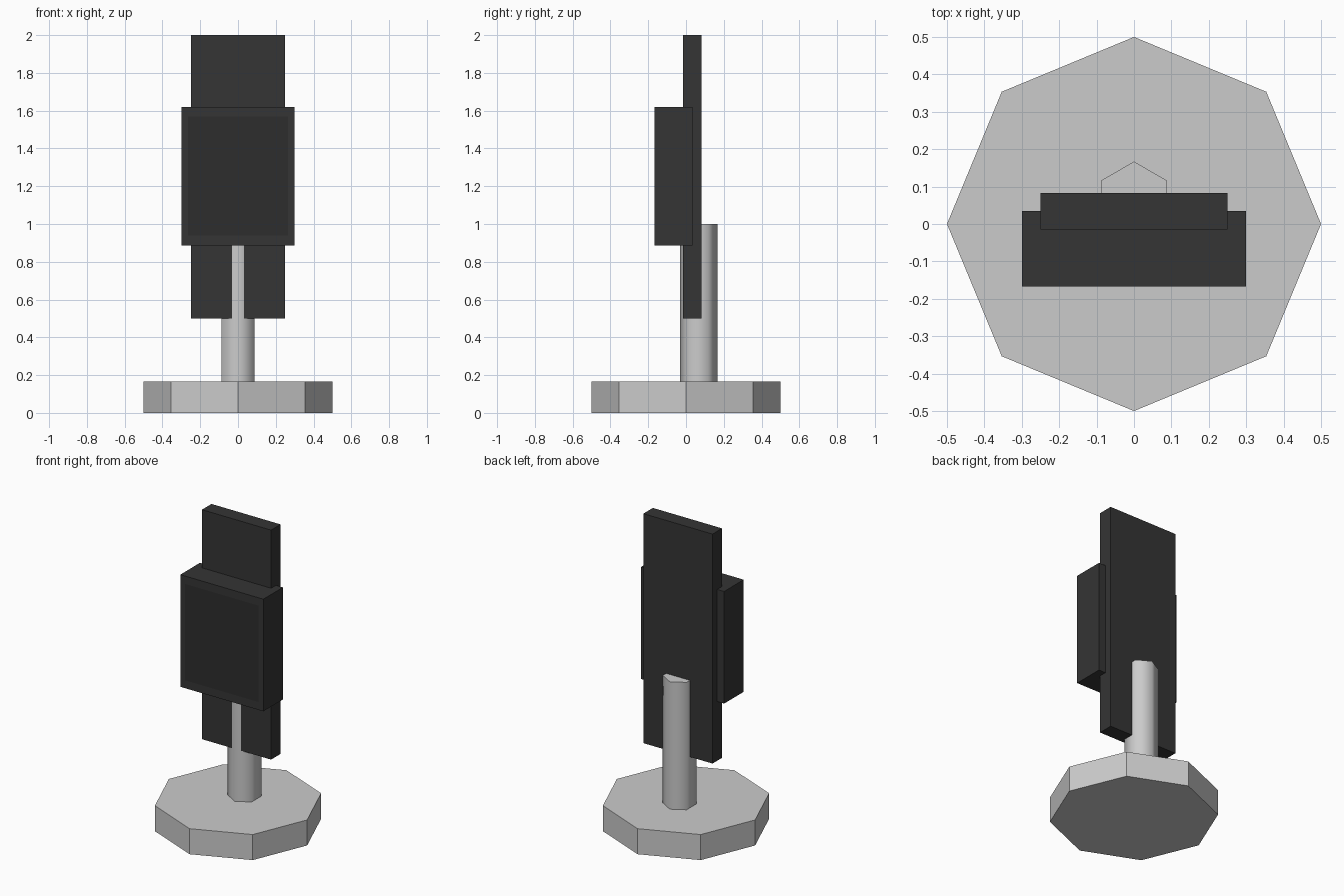
import bpy, bmesh, math
from mathutils import Vector

if "Cube" in bpy.data.objects:
    bpy.data.objects.remove(bpy.data.objects["Cube"])


def material(name, value):
    mat = bpy.data.materials.new(name)
    mat.diffuse_color = (value, value, value, 1)
    mat.use_nodes = True
    mat.node_tree.nodes["Principled BSDF"].inputs["Base Color"].default_value = mat.diffuse_color
    return mat


def prism(name, sides, radius, y, z0, z1, turn=0.0):
    bpy.ops.mesh.primitive_cylinder_add(
        vertices=sides, radius=radius, depth=z1 - z0,
        location=(0, y, (z0 + z1) / 2), rotation=(0, 0, turn))
    obj = bpy.context.object
    obj.name = name
    return obj


def box(name, width, y0, y1, z0, z1, mat):
    bpy.ops.mesh.primitive_cube_add(size=1, location=(0, (y0 + y1) / 2, (z0 + z1) / 2))
    obj = bpy.context.object
    obj.name = name
    obj.scale = (width, y1 - y0, z1 - z0)
    bpy.ops.object.transform_apply(location=False, rotation=False, scale=True)
    obj.data.materials.append(mat)
    return obj


dark = material("dark_casing", 0.035)
screen = material("dark_screen", 0.027)

# Octagonal foot
prism("base", 8, 0.5, 0, 0, 0.167)

# Six-sided post, smooth round the sides with a sharp cap
prism("post", 6, 0.1, 0.067, 0.15, 1.0)
bpy.ops.object.shade_smooth_by_angle(angle=math.radians(65))

# Tall back board and the thicker display case in front of it
box("back_board", 0.5, -0.015, 0.083, 0.5, 2.0, dark)
case = box("display_case", 0.6, -0.167, 0.035, 0.887, 1.62, dark)
case.data.materials.append(screen)

# Screen area: flush inset on the front of the case
bm = bmesh.new()
bm.from_mesh(case.data)
bm.faces.ensure_lookup_table()
front = min(bm.faces, key=lambda f: f.calc_center_median().y)
bmesh.ops.inset_region(bm, faces=[front], thickness=0.05)
bmesh.ops.scale(bm, vec=Vector((1, 1, 0.95)), verts=front.verts)
front.material_index = 1
bm.to_mesh(case.data)
bm.free()
